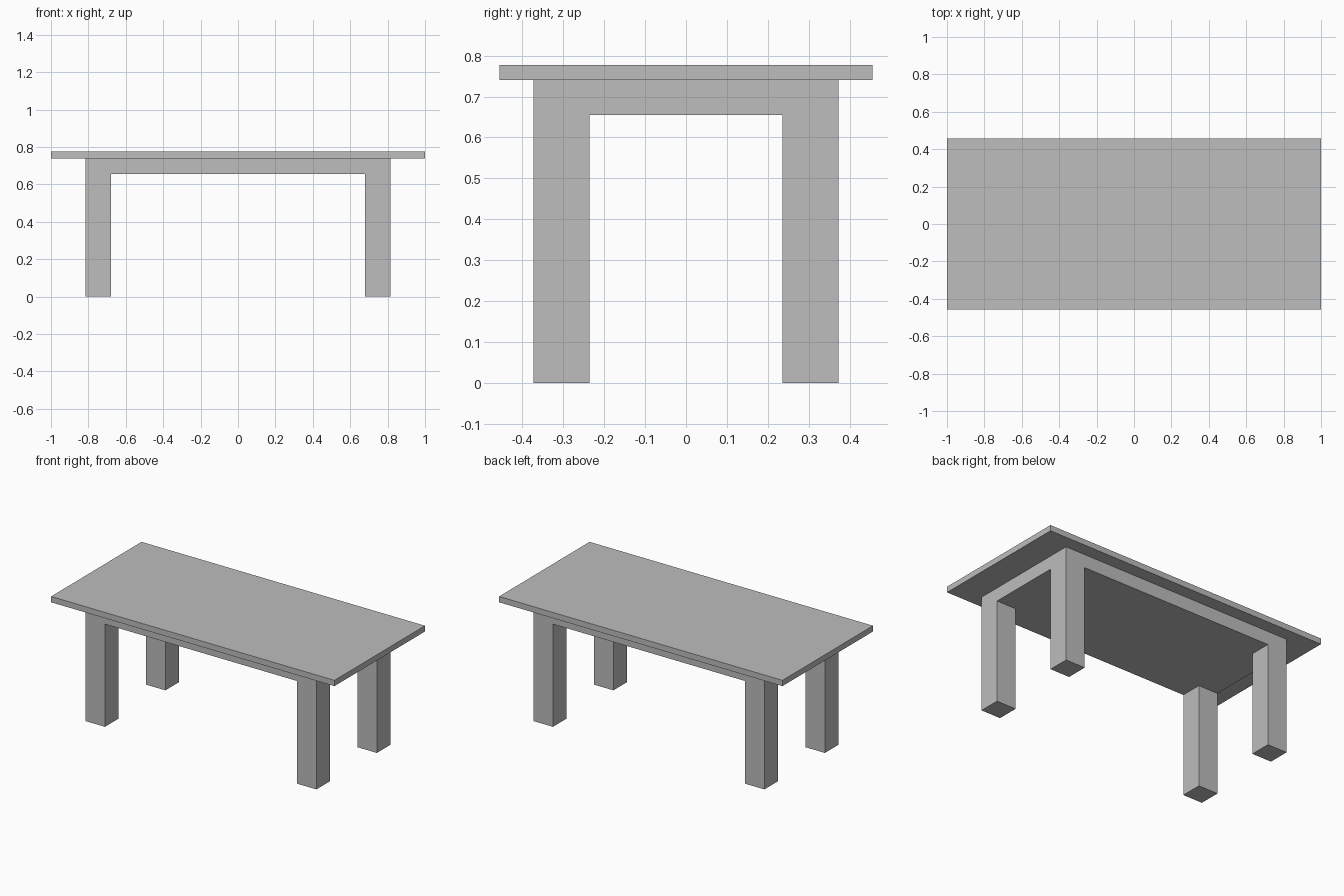
import bpy
from mathutils import Vector

default_cube = bpy.data.objects.get("Cube")
if default_cube:
    bpy.data.objects.remove(default_cube, do_unlink=True)

grey = bpy.data.materials.new("plain grey")
grey.use_nodes = True
colour = (0.51, 0.51, 0.51, 1)
grey.diffuse_color = colour
grey.node_tree.nodes["Principled BSDF"].inputs["Base Color"].default_value = colour


def box(name, low, high):
    """Axis-aligned box between two opposite corners."""
    low, high = Vector(low), Vector(high)
    bpy.ops.mesh.primitive_cube_add(size=1)
    part = bpy.context.object
    part.name = part.data.name = name
    for vertex in part.data.vertices:
        vertex.co = (low + high) / 2 + vertex.co * (high - low)
    part.data.materials.append(grey)
    return part


TOP, TOP_UNDER, FRAME_UNDER = 0.777, 0.74, 0.655
FRAME_X, FRAME_Y = 0.815, 0.373
LEG = 0.137

# Overhanging table top
box("table_top", (-1, -0.456, TOP_UNDER), (1, 0.456, TOP))

# Solid frame under the top
box("frame", (-FRAME_X, -FRAME_Y, FRAME_UNDER), (FRAME_X, FRAME_Y, TOP_UNDER))

# Four square legs, flush with the frame corners
for side, sx in (("left", 1), ("right", -1)):
    for end, sy in (("front", -1), ("back", 1)):
        x = sx * (FRAME_X - LEG / 2)
        y = sy * (FRAME_Y - LEG / 2)
        box(f"{end}_{side}_leg", (x - LEG / 2, y - LEG / 2, 0),
            (x + LEG / 2, y + LEG / 2, FRAME_UNDER))
